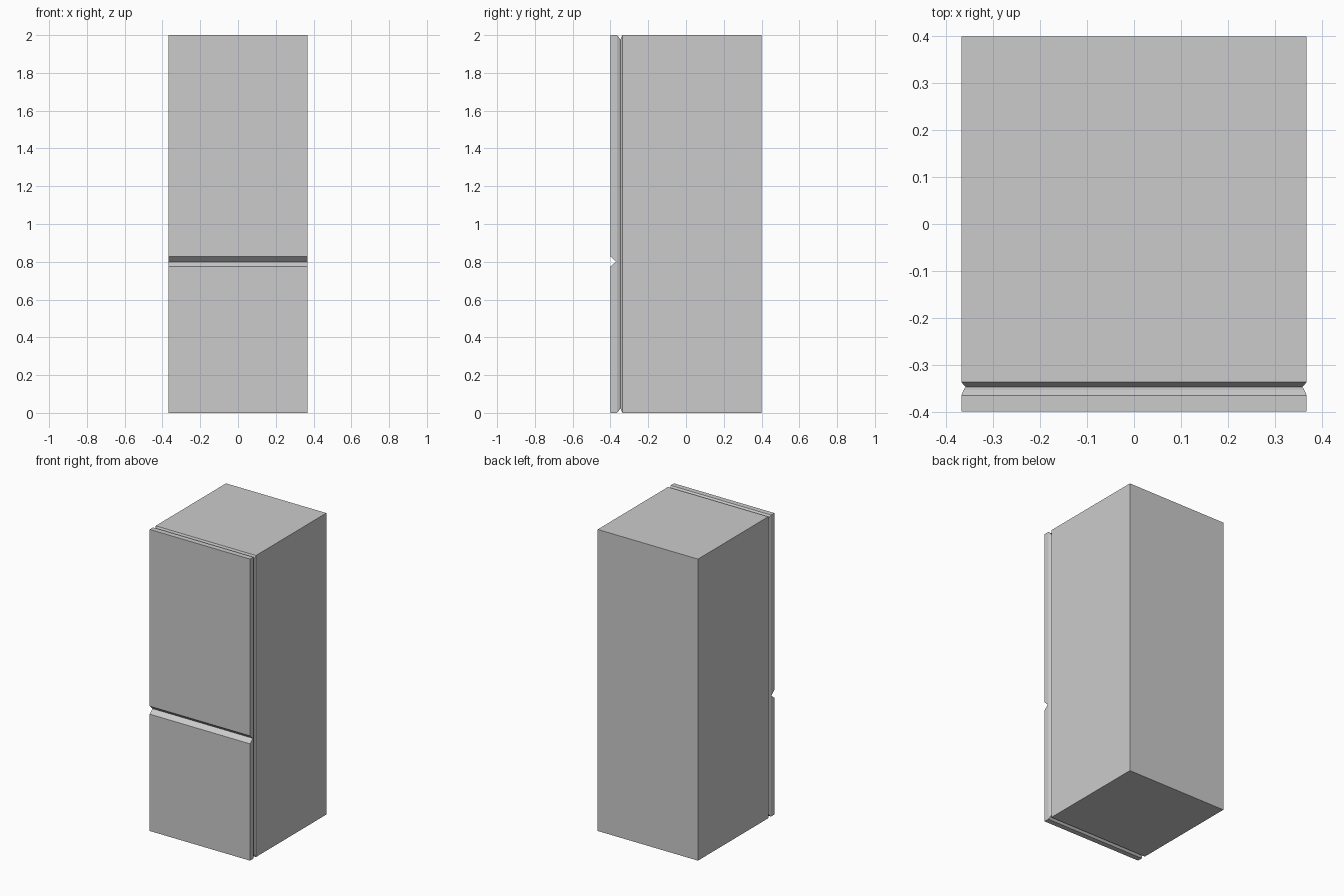
import bpy, bmesh

if "Cube" in bpy.data.objects:
    bpy.data.objects.remove(bpy.data.objects["Cube"])

W, H = 0.368, 2.0          # half width and height of the fridge

grey = bpy.data.materials.new("light_grey")
grey.diffuse_color = (0.6, 0.6, 0.6, 1)
grey.use_nodes = True
grey.node_tree.nodes["Principled BSDF"].inputs["Base Color"].default_value = grey.diffuse_color


def loft(name, rings, edit=None):
    """Box lofted along y from (y, x inset, z inset) rings, capped at both ends."""
    bm = bmesh.new()
    loops = []
    for y, ix, iz in rings:
        x = W - ix
        loops.append([bm.verts.new(p) for p in
                      ((-x, y, iz), (x, y, iz), (x, y, H - iz), (-x, y, H - iz))])
    for a, b in zip(loops, loops[1:]):
        for i in range(4):
            j = (i + 1) % 4
            bm.faces.new((a[i], a[j], b[j], b[i]))
    bm.faces.new(loops[0])
    bm.faces.new(loops[-1])
    if edit:
        edit(bm)
    bmesh.ops.recalc_face_normals(bm, faces=bm.faces)
    mesh = bpy.data.meshes.new(name)
    bm.to_mesh(mesh)
    bm.free()
    mesh.materials.append(grey)
    obj = bpy.data.objects.new(name, mesh)
    bpy.context.collection.objects.link(obj)
    return obj


def cut_handle_groove(bm):
    """V groove across the front, separating upper and lower door."""
    for z in (0.775, 0.80, 0.828):
        bmesh.ops.bisect_plane(bm, geom=bm.verts[:] + bm.edges[:] + bm.faces[:],
                               plane_co=(0, 0, z), plane_no=(0, 0, 1))
    for v in bm.verts:
        if abs(v.co.z - 0.80) < 0.001 and v.co.y < -0.399:
            v.co.y = -0.37


# Doors with chamfered rear rim
loft("doors", [(-0.40, 0, 0), (-0.365, 0, 0), (-0.354, 0.005, 0.013)], cut_handle_groove)
# Thin seal between doors and cabinet
loft("door_seal", [(-0.354, 0.005, 0.013), (-0.347, 0.009, 0.024)])
# Cabinet with chamfered front rim
loft("cabinet", [(-0.347, 0.009, 0.024), (-0.337, 0, 0), (0.40, 0, 0)])
